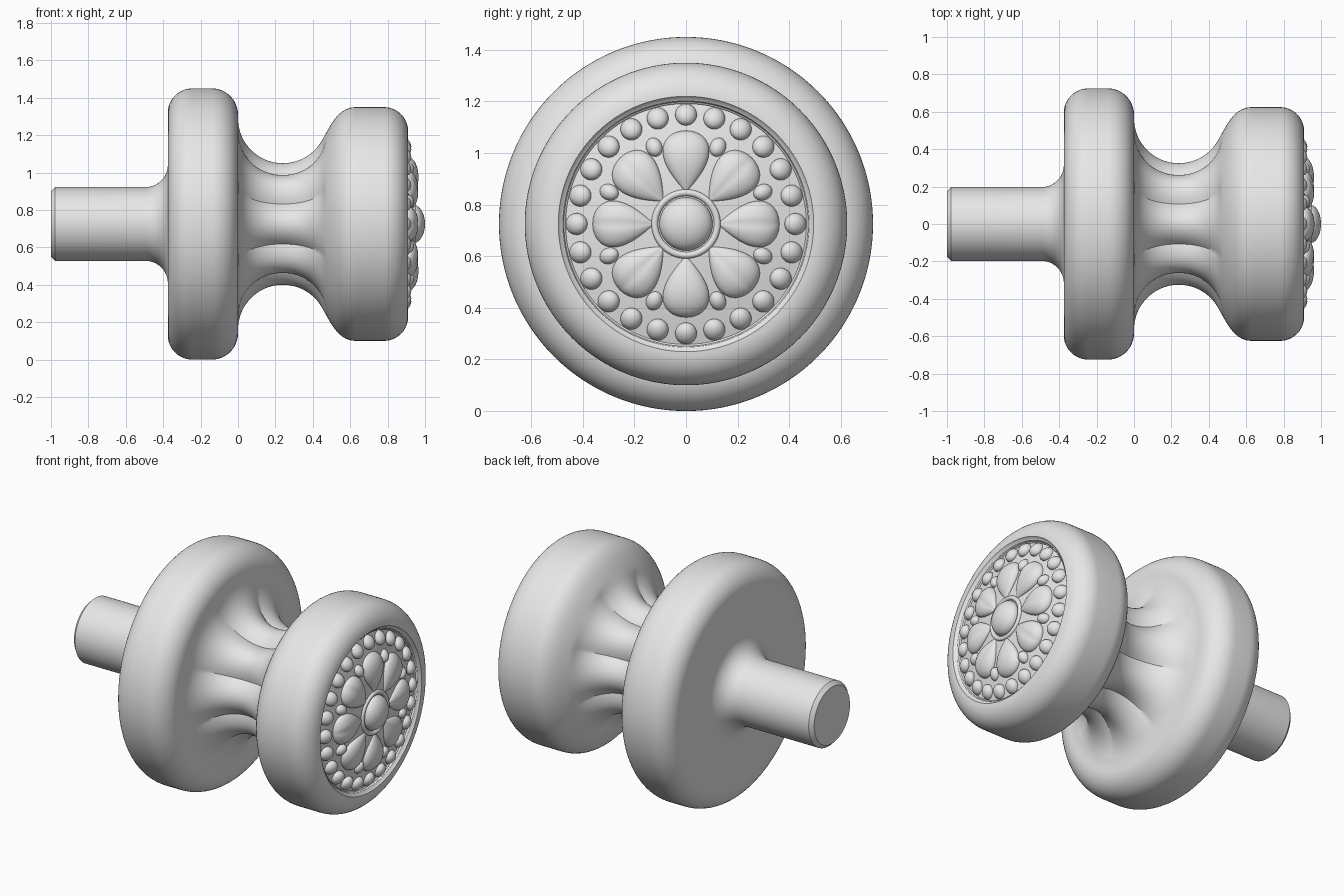
import bpy, bmesh
from math import pi, sin, cos, sqrt, atan2, exp
from mathutils import Matrix, Vector

AXIS_Z = 0.725      # height of the turning axis, which runs along x
SEGMENTS = 192

cube = bpy.data.objects.get("Cube")
if cube:
    bpy.data.objects.remove(cube, do_unlink=True)

grey = bpy.data.materials.new("plain_grey")
grey.use_nodes = True
grey.diffuse_color = (0.8, 0.8, 0.8, 1)
grey.node_tree.nodes["Principled BSDF"].inputs["Base Color"].default_value = (0.8, 0.8, 0.8, 1)


def finish(name, bm):
    bmesh.ops.recalc_face_normals(bm, faces=bm.faces)
    mesh = bpy.data.meshes.new(name)
    bm.to_mesh(mesh)
    bm.free()
    mesh.materials.append(grey)
    obj = bpy.data.objects.new(name, mesh)
    bpy.context.collection.objects.link(obj)
    obj.location.z = AXIS_Z
    bpy.ops.object.select_all(action='DESELECT')
    obj.select_set(True)
    bpy.context.view_layer.objects.active = obj
    bpy.ops.object.shade_smooth_by_angle(angle=pi / 6)
    return obj


def arc(cx, cr, rad, start, end, n=12):
    """Profile points (x, radius) on a circle, angles in degrees."""
    angles = [(start + (end - start) * i / n) * pi / 180 for i in range(n + 1)]
    return [(cx + rad * cos(a), cr + rad * sin(a)) for a in angles]


def bezier(p0, p1, p2, p3, n=14):
    pts = []
    for i in range(1, n + 1):
        t = i / n
        w = ((1 - t) ** 3, 3 * t * (1 - t) ** 2, 3 * t * t * (1 - t), t ** 3)
        pts.append(tuple(sum(k * p[j] for k, p in zip(w, (p0, p1, p2, p3))) for j in (0, 1)))
    return pts


def lathe(name, profile, shift=None, capped=True):
    """Turn a profile round the x axis; shift(x, r, angle) may carve it."""
    bm = bmesh.new()
    rings = []
    for x, r in profile:
        ring = []
        for i in range(SEGMENTS):
            a = 2 * pi * i / SEGMENTS
            px, pr = shift(x, r, a) if shift else (x, r)
            ring.append(bm.verts.new((px, pr * sin(a), pr * cos(a))))
        rings.append(ring)
    for low, high in zip(rings, rings[1:]):
        for i in range(SEGMENTS):
            j = (i + 1) % SEGMENTS
            bm.faces.new((low[i], low[j], high[j], high[i]))
    if capped:
        bm.faces.new(rings[0])
        bm.faces.new(rings[-1])
    return finish(name, bm)


def floor_x(r):
    """Shallow dome of the recessed face."""
    return 0.94 - 0.065 * (r / 0.48) ** 2


# Turned body: shaft, flange, waist, head and recessed face
WAIST_X, WAIST_R, WAIST_RAD = 0.24, 0.565, 0.24
waist_end = -atan2(0.125, 0.205) * 180 / pi
waist = arc(WAIST_X, WAIST_R, WAIST_RAD, -180, waist_end, 40)
tail = waist[-1]
profile = [(-1, 0.175), (-0.978, 0.197), (-0.75, 0.197)]
profile += arc(-0.495, 0.317, 0.12, -90, 0)
profile += arc(-0.245, 0.595, 0.13, 180, 90)
profile += arc(-0.14, 0.585, 0.14, 90, 0)
profile += waist
profile += bezier(tail, (tail[0] + 0.045, tail[1] + 0.075), (0.53, 0.625), (0.63, 0.625))
profile += arc(0.78, 0.495, 0.13, 90, 0)
profile += [(0.9, 0.487), (0.895, 0.478)]
profile += [(floor_x(r / 100), r / 100) for r in range(47, 0, -3)]


def flutes(x, r, a):
    """Eight rounded ribs with sharp valleys, fading out at both ends."""
    t = (x - 0.005) / 0.46
    if not 0 < t < 1 or r > WAIST_R:
        return x, r
    depth = 0.046 * sin(pi * t) ** 0.7 * (1 - abs(cos(4 * a)))
    out = Vector((x - WAIST_X, r - WAIST_R)).normalized()
    return x + out.x * depth, r + out.y * depth


lathe("knob_body", profile, flutes)


def ball(t):
    return 2 * sqrt(max(t * (1 - t), 0))


def teardrop(t):
    return 2.6 * t * sqrt(max(1 - t, 0))


def relief(name, r0, r1, width, height, count, shape=ball, turn=0.0, grooved=False, detail=20):
    """Raised shapes from radius r0 to r1, repeated round the recessed face."""
    bm = bmesh.new()
    for k in range(count):
        spin = Matrix.Rotation(2 * pi * (k + turn) / count, 3, 'X')
        made = bmesh.ops.create_uvsphere(bm, u_segments=detail * 2, v_segments=detail, radius=1)
        for v in made["verts"]:
            t = min(max((v.co.z + 1) / 2, 0), 1)
            a = atan2(v.co.y, v.co.x)
            w = shape(t)
            r = r0 + (r1 - r0) * t
            lift = height * w * cos(a)
            if grooved and k % (count // 2):
                lift *= 1 - 0.12 * exp(-(sin(a) / 0.2) ** 2)
            v.co = spin @ Vector((floor_x(r) + lift, width * w * sin(a), r))
    return finish(name, bm)


# Flower ornament on the face
relief("petals", 0.125, 0.362, 0.09, 0.045, 8, teardrop, grooved=True)
relief("outer_beads", 0.382, 0.466, 0.042, 0.036, 24, detail=12)
relief("small_beads", 0.285, 0.36, 0.031, 0.03, 8, turn=0.5, detail=12)
relief("center_boss", -0.103, 0.103, 0.103, 0.06, 1)

# Rings round the boss and the edge of the recess
lathe("boss_ring", arc(floor_x(0.12), 0.121, 0.013, -90, 90), capped=False)
lathe("recess_ring", arc(floor_x(0.474), 0.474, 0.008, -90, 90, 8), capped=False)
